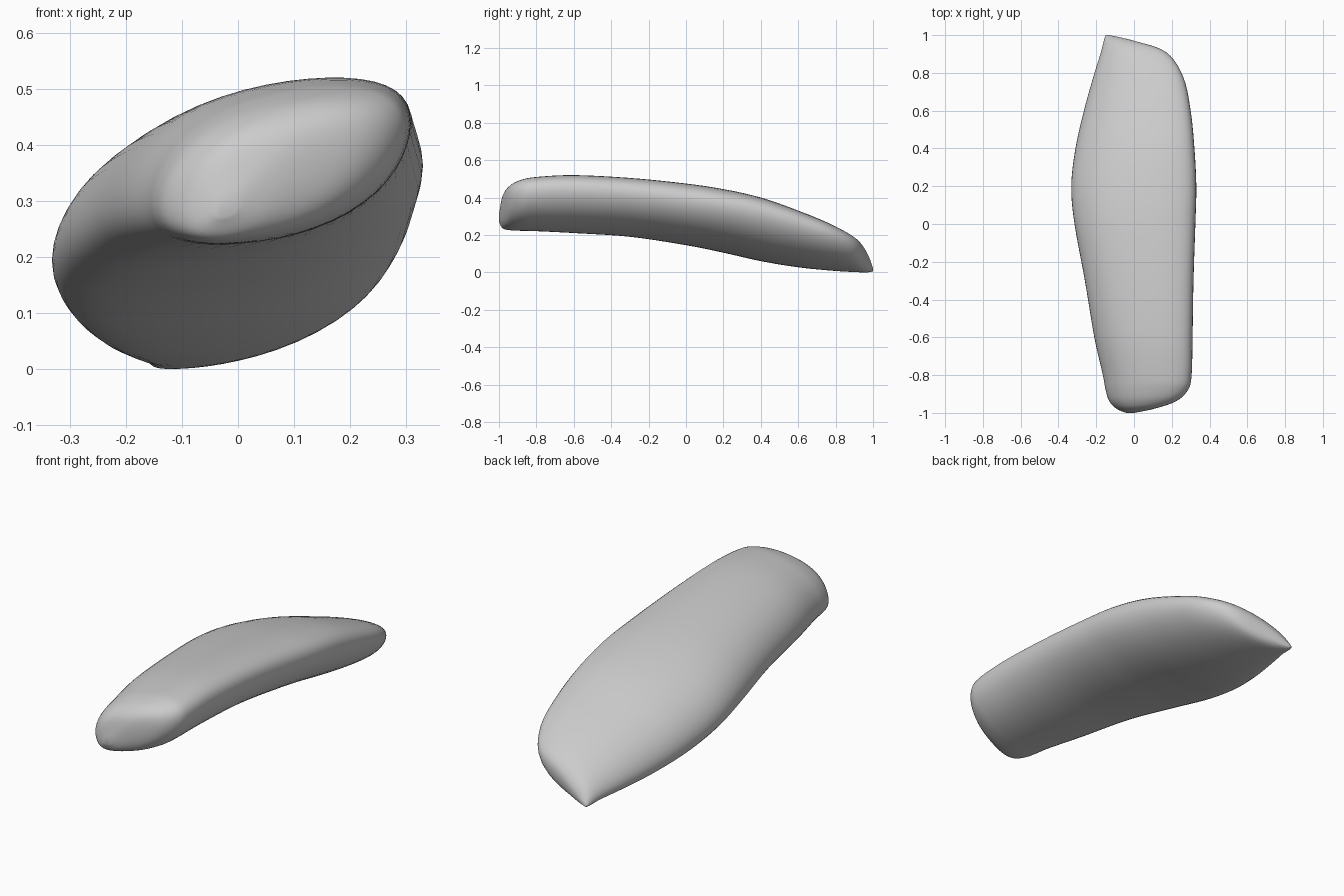
import bpy
import bmesh
import math

cube = bpy.data.objects.get("Cube")
if cube:
    bpy.data.objects.remove(cube)

# Stations along the body: y, left x, right x, bottom z, top z
STATIONS = [
    (-1, -.04, 0, .27, .31),
    (-.98, -.09, .1, .235, .41),
    (-.94, -.13, .22, .225, .465),
    (-.88, -.15, .285, .222, .495),
    (-.8, -.165, .305, .22, .51),
    (-.6, -.21, .31, .21, .52),
    (-.3, -.26, .315, .19, .505),
    (0, -.315, .325, .145, .475),
    (.2, -.332, .33, .105, .445),
    (.4, -.31, .32, .06, .4),
    (.6, -.265, .3, .027, .33),
    (.78, -.215, .26, .009, .255),
    (.91, -.175, .17, .001, .18),
    (.97, -.16, 0, 0, .1),
    (1, -.15, -.13, .005, .02),
]
SIDES = 48
STEPS = 5


def spline(a, b, c, d, t):
    """Smooth curve from b to c."""
    return b + t * (c - a + t * (2*a - 5*b + 4*c - d + t * (3*(b - c) + d - a))) / 2


def fuller(s):
    """Slightly squarer than a plain ellipse."""
    return s * (1.1 - .1 * s * s)


def section(bm, y, left, right, low, high):
    """Tilted oval ring, its left side lower than its right."""
    tilt = .45 + .15 * max(0, y)
    ring = []
    for i in range(SIDES):
        t = math.tau * i / SIDES
        x = (left + right) / 2 + (right - left) / 2 * fuller(math.cos(t))
        z = (low + high) / 2 + (high - low) / 2 * fuller(math.sin(t + tilt))
        ring.append(bm.verts.new((x, y, z)))
    return ring


# Loft the body through the stations
bm = bmesh.new()
last = len(STATIONS) - 1
rings = []
for k in range(last):
    near = [STATIONS[min(max(k + j, 0), last)] for j in (-1, 0, 1, 2)]
    for step in range(STEPS):
        rings.append(section(bm, *(spline(*p, step / STEPS) for p in zip(*near))))
rings.append(section(bm, *STATIONS[-1]))
for a, b in zip(rings, rings[1:]):
    for i in range(SIDES):
        j = (i + 1) % SIDES
        bm.faces.new((a[i], a[j], b[j], b[i]))
bm.faces.new(rings[0])
bm.faces.new(rings[-1])
bmesh.ops.recalc_face_normals(bm, faces=bm.faces)

mesh = bpy.data.meshes.new("curved_shell")
bm.to_mesh(mesh)
bm.free()
shell = bpy.data.objects.new("curved_shell", mesh)
bpy.context.collection.objects.link(shell)

# Single light grey
grey = bpy.data.materials.new("light_grey")
grey.use_nodes = True
colour = (.6, .6, .6, 1)
grey.diffuse_color = colour
grey.node_tree.nodes["Principled BSDF"].inputs["Base Color"].default_value = colour
mesh.materials.append(grey)

bpy.context.view_layer.objects.active = shell
shell.select_set(True)
bpy.ops.object.shade_smooth_by_angle(angle=math.radians(50))
